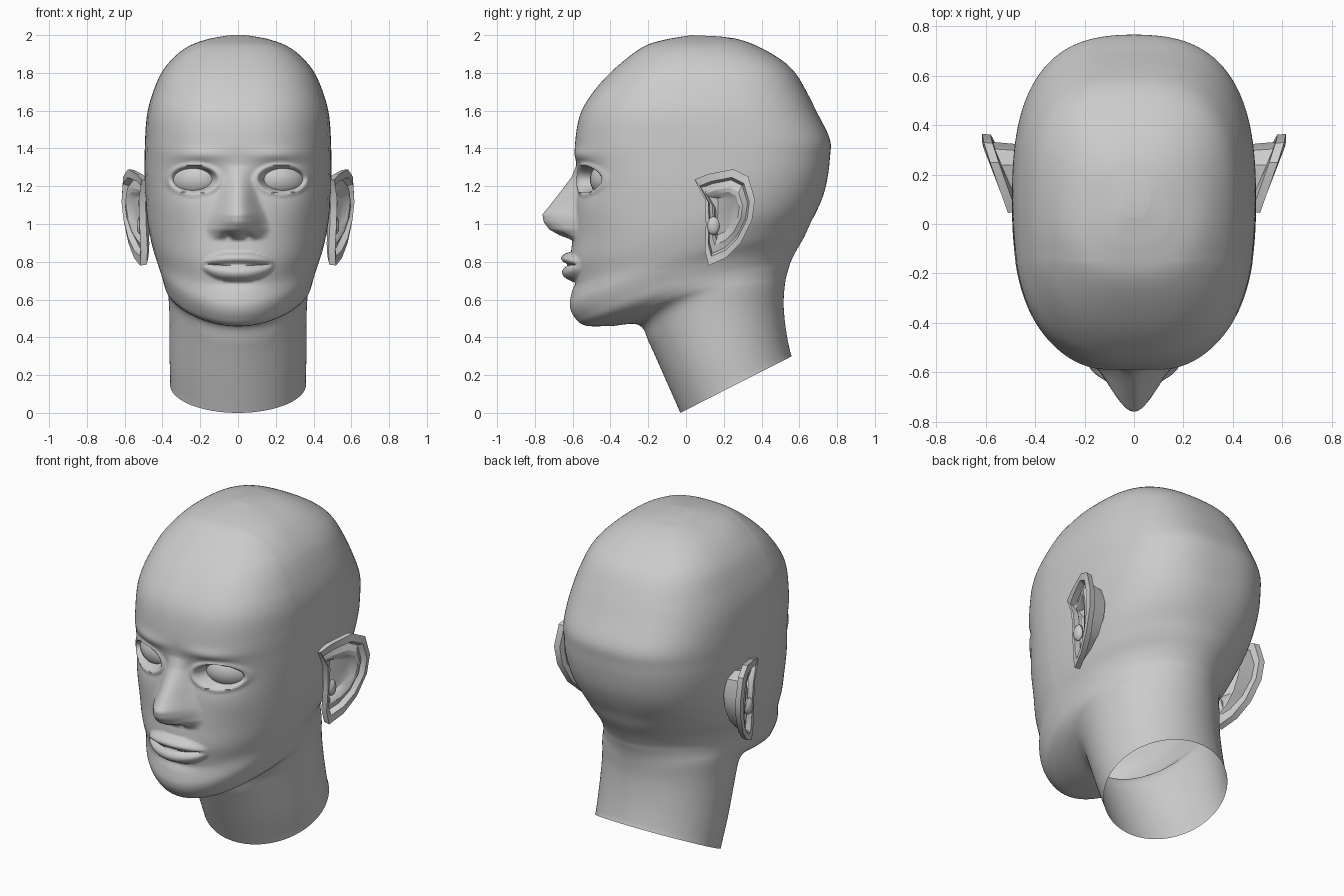
import bpy, bmesh, math
from mathutils import Matrix

if "Cube" in bpy.data.objects:
    bpy.data.objects.remove(bpy.data.objects["Cube"])

grey = bpy.data.materials.new("plain_grey")
grey.diffuse_color = (0.6, 0.6, 0.6, 1)
grey.use_nodes = True
grey.node_tree.nodes["Principled BSDF"].inputs["Base Color"].default_value = grey.diffuse_color


def finish(bm, name, angle, mirror=False):
    bmesh.ops.recalc_face_normals(bm, faces=bm.faces)
    me = bpy.data.meshes.new(name)
    bm.to_mesh(me)
    bm.free()
    ob = bpy.data.objects.new(name, me)
    bpy.context.collection.objects.link(ob)
    me.materials.append(grey)
    bpy.ops.object.select_all(action='DESELECT')
    ob.select_set(True)
    bpy.context.view_layer.objects.active = ob
    bpy.ops.object.shade_smooth_by_angle(angle=math.radians(angle))
    if mirror:
        ob.modifiers.new("mirror", 'MIRROR')
    return ob


def loft(bm, loops):
    rows = [[bm.verts.new(p) for p in loop] for loop in loops]
    n = len(rows[0])
    for a, b in zip(rows, rows[1:]):
        for i in range(n):
            bm.faces.new((a[i], a[(i + 1) % n], b[(i + 1) % n], b[i]))
    bm.faces.new(rows[-1])      # the first loop stays open


def lerp_table(table, v):
    if v <= table[0][0] or v >= table[-1][0]:
        return 0.0
    for (a, p), (b, q) in zip(table, table[1:]):
        if v <= b:
            return p + (q - p) * (v - a) / (b - a)


def smoothstep(a, b, v):
    t = min(1, max(0, (v - a) / (b - a)))
    return t * t * (3 - 2 * t)


# Skull and neck: tilted rings (front y, front z, back y, back z, half width)
RINGS = [
    (-.03, .00, .56, .30, .36), (-.11, .18, .535, .42, .365),
    (-.19, .36, .52, .56, .365), (-.25, .465, .525, .66, .372),
    (-.40, .46, .535, .72, .382), (-.53, .462, .55, .77, .392),
    (-.585, .50, .56, .80, .402), (-.615, .57, .59, .86, .42),
    (-.60, .68, .63, .93, .443), (-.612, .80, .66, 1.0, .462),
    (-.60, .93, .70, 1.08, .48), (-.593, 1.05, .735, 1.17, .489),
    (-.583, 1.2, .755, 1.27, .495), (-.582, 1.32, .764, 1.36, .495),
    (-.587, 1.43, .765, 1.45, .493), (-.56, 1.58, .70, 1.58, .483),
    (-.49, 1.70, .64, 1.70, .45), (-.38, 1.82, .565, 1.82, .395),
    (-.24, 1.93, .45, 1.905, .30), (-.13, 1.972, .31, 1.97, .19),
    (.03, 2.0, .18, 1.993, .06)]

# Nose: protrusion and half width by height
NOSE = [(.915, 0), (.94, .07), (.97, .125), (1.01, .158), (1.05, .167),
        (1.1, .13), (1.25, .025), (1.31, 0)]
NOSE_W = [(.9, .15), (.97, .172), (1.03, .16), (1.12, .12), (1.25, .08), (1.35, .07)]

# Soft face forms: x, z, spread x, spread z, push along y
BUMPS = [(.2, 1.365, .14, .035, -.015), (.22, 1.24, .12, .075, .04),
         (.33, 1.07, .1, .09, -.005), (.05, .937, .025, .014, .04),
         (.0, .685, .12, .025, .012)]


def face_push(x, z):
    ax = abs(x)
    d = sum(a * math.exp(-((ax - bx) / sx) ** 2 - ((z - bz) / sz) ** 2)
            for bx, bz, sx, sz, a in BUMPS)
    # nose
    hw = lerp_table(NOSE_W, z)
    if ax < hw:
        d -= lerp_table(NOSE, z) * (.5 + .5 * math.cos(math.pi * ax / hw)) ** .75
    # lips
    if ax < .19:
        t = math.sqrt(1 - (ax / .19) ** 2)
        v = z - .785
        h = (.068 if v > 0 else .092) * t
        if 0 < abs(v) < h:
            d -= .05 * t * math.sin(math.pi * abs(v) / h) ** .6
    # eye opening with raised lid edge
    e = math.hypot((ax - .232) / .112, (z - 1.236) / .064)
    d -= .016 * math.exp(-((e - 1.2) / .15) ** 2)
    d += .07 * (1 - smoothstep(.7, 1.12, e))
    return d


def catmull(i, t):
    p = [RINGS[min(max(i + k, 0), len(RINGS) - 1)] for k in (-1, 0, 1, 2)]
    return [.5 * (2 * b + (c - a) * t + (2 * a - 5 * b + 4 * c - d) * t * t
                  + (3 * b - a - 3 * c + d) * t ** 3) for a, b, c, d in zip(*p)]


def head_ring(yf, zf, yb, zb, w, segs=180):
    pts = []
    mid, half = (yf + yb) / 2, (yb - yf) / 2
    bow = .07 * math.exp(-((zf - .5) / .22) ** 2)      # jaw line rises to the sides
    n_front = 2 + .6 * smoothstep(.6, 1.4, zf)
    n_back = 2 + .8 * smoothstep(.5, 1.3, zf)
    for k in range(segs):
        a = 2 * math.pi * k / segs
        a -= .45 * math.sin(a)                          # more points on the face
        s, c = math.sin(a), math.cos(a)
        n = n_front if c > 0 else n_back
        r = (abs(s) ** n + abs(c) ** n) ** (-1 / n)
        x, y = w * s * r, mid - half * c * r
        z = zf + (zb - zf) * (y - yf) / (yb - yf) + bow * (x / w) ** 2
        if y < -.2 and z > .6:
            y += face_push(x, z) * smoothstep(-.2, -.36, y)
        pts.append((x, y, z))
    return pts


SUB = 12
loops = [head_ring(*catmull(i, j / SUB)) for i in range(len(RINGS) - 1) for j in range(SUB)]
loops.append(head_ring(*RINGS[-1]))
bm = bmesh.new()
loft(bm, loops)
# even out the skull and neck behind the face
soft = [v for v in bm.verts if v.co.y > -.15 and not v.is_boundary and v.co.z < 1.98]
for _ in range(30):
    bmesh.ops.smooth_vert(bm, verts=soft, factor=.5, use_axis_x=True,
                          use_axis_y=True, use_axis_z=True)
finish(bm, "head_and_neck", 70)

# Eyeballs, turned to follow the curve of the face
bm = bmesh.new()
bmesh.ops.create_uvsphere(bm, u_segments=32, v_segments=20, radius=1, matrix=(
    Matrix.Translation((.23, -.4, 1.236)) @ Matrix.Rotation(math.radians(25), 4, 'Z')
    @ Matrix.Diagonal((.14, .1, .1, 1))))
finish(bm, "eyes", 60, True)

# Ears: one outline (y, z) lofted from root to rim to bowl
EAR = [(.045, 1.235), (.12, 1.265), (.25, 1.29), (.33, 1.25), (.365, 1.13), (.35, 1.02),
       (.29, .9), (.21, .82), (.12, .78), (.10, .86), (.105, 1.0), (.10, 1.13)]


def ear_loop(scale, off, root=False):
    pts = []
    for y, z in EAR:
        x = .475 if root else .503 + .34 * (y - .06) + .04 * (z - 1.04) + off
        pts.append((x, .2 + (y - .2) * scale, 1.05 + (z - 1.05) * scale))
    return pts


bm = bmesh.new()
loft(bm, [ear_loop(.75, 0, True), ear_loop(.8, -.04), ear_loop(.98, -.03), ear_loop(1, .005),
          ear_loop(.82, .006), ear_loop(.76, -.025), ear_loop(.6, -.012),
          ear_loop(.5, -.018), ear_loop(.4, -.045)])
finish(bm, "ears", 30, True)

# Small flap in front of each ear opening
bm = bmesh.new()
bmesh.ops.create_icosphere(bm, subdivisions=2, radius=1, matrix=(
    Matrix.Translation((.515, .145, .99)) @ Matrix.Diagonal((.022, .035, .05, 1))))
finish(bm, "ear_flaps", 30, True)
